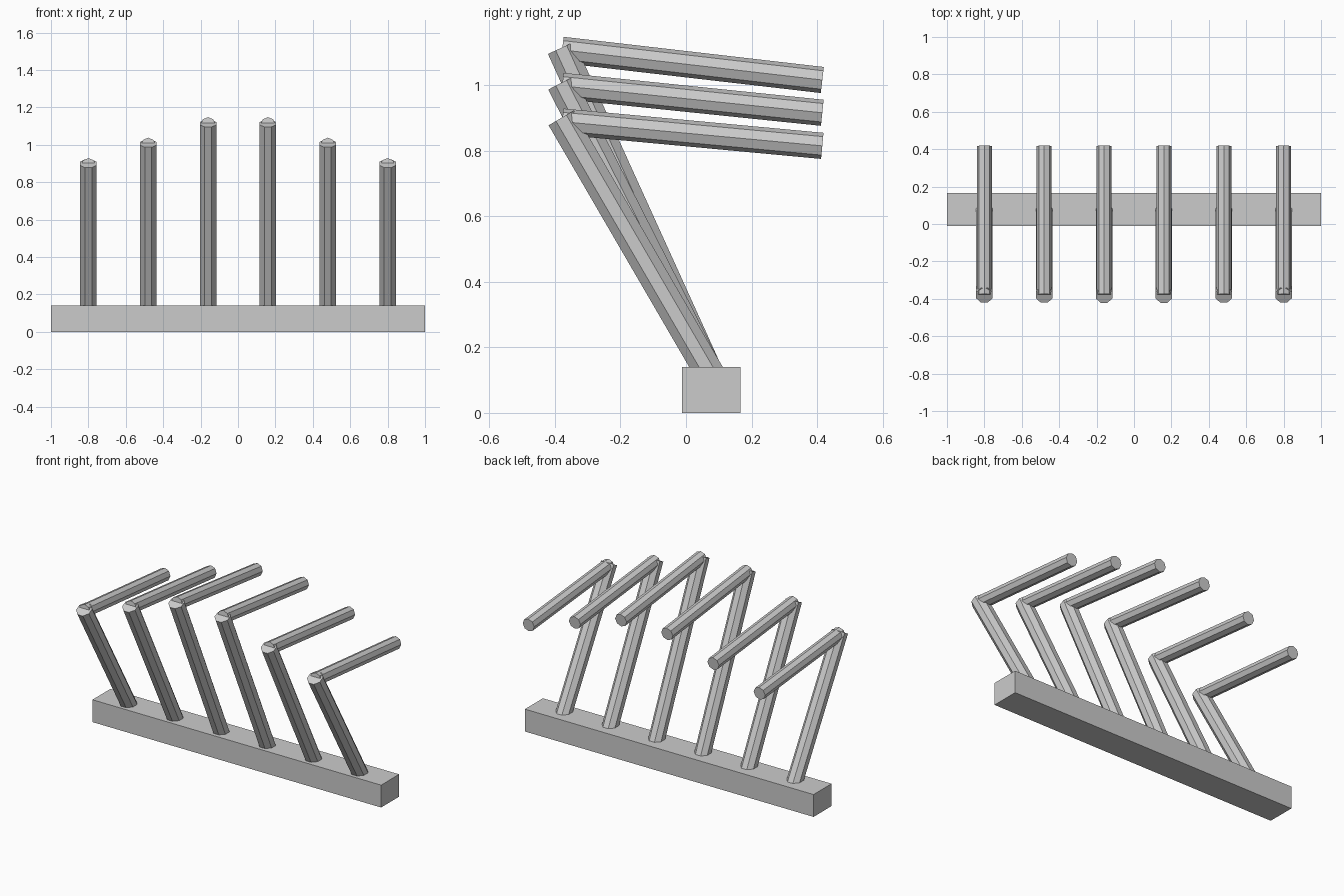
import bpy
from math import pi
from mathutils import Vector

cube = bpy.data.objects.get("Cube")
if cube:
    bpy.data.objects.remove(cube, do_unlink=True)

grey = bpy.data.materials.new("plain grey")
grey.use_nodes = True
grey.diffuse_color = (0.6, 0.6, 0.6, 1)
grey.node_tree.nodes["Principled BSDF"].inputs["Base Color"].default_value = (0.6, 0.6, 0.6, 1)


def rod(name, start, end, radius, roll=0.0):
    """Eight-sided rod between two points in a plane of constant x."""
    start, end = Vector(start), Vector(end)
    axis = end - start
    bpy.ops.mesh.primitive_cylinder_add(vertices=8, radius=radius, depth=axis.length,
                                        location=(start + end) / 2)
    obj = bpy.context.object
    obj.name = name
    obj.rotation_mode = 'QUATERNION'
    lean = Vector((0, 0, 1)).rotation_difference(axis)
    obj.rotation_quaternion = lean @ Vector((1, 0, 0)).rotation_difference(Vector((1, 0, 0)))
    # Turn the cross-section about the rod's own axis
    for v in obj.data.vertices:
        v.co.rotate(roll_matrix(roll))
    obj.data.materials.append(grey)
    return obj


def roll_matrix(angle):
    from mathutils import Matrix
    return Matrix.Rotation(angle, 3, 'Z')


# Base beam
bpy.ops.mesh.primitive_cube_add(size=1, location=(0, 0.077, 0.07))
base = bpy.context.object
base.name = "base_beam"
base.scale = (2, 0.178, 0.14)
base.data.materials.append(grey)

# Leaning posts and swept-back arms, tallest in the middle:
# distance from centre, post top height, arm start height, arm end height
rows = [("inner", 0.16, 1.114, 1.108, 1.016),
        ("middle", 0.48, 1.007, 0.998, 0.916),
        ("outer", 0.80, 0.900, 0.889, 0.815)]
for place, x, post_top, arm_start, arm_end in rows:
    for side, sign in (("left", 1), ("right", -1)):
        px = sign * x
        foot = Vector((px, 0.061, 0.14))
        top = Vector((px, -0.381, post_top))
        foot -= (top - foot) * 0.06
        rod(f"{place}_post_{side}", foot, top, 0.048, pi / 8)
        rod(f"{place}_arm_{side}", (px, -0.378, arm_start), (px, 0.416, arm_end), 0.04)
